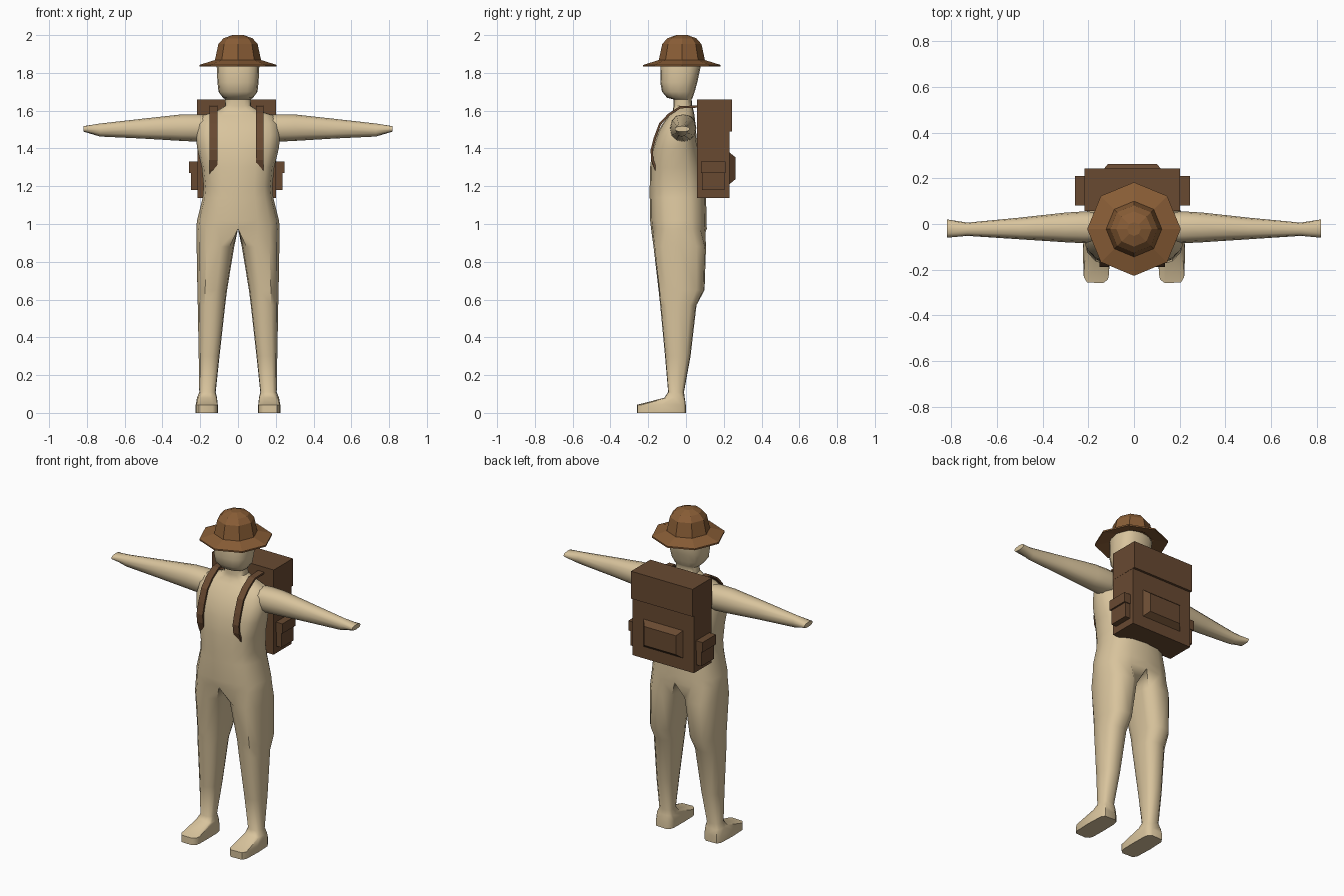
import bpy, bmesh, math
from math import sin, cos, radians, pi

if "Cube" in bpy.data.objects:
    bpy.data.objects.remove(bpy.data.objects["Cube"])


def material(name, rgb):
    m = bpy.data.materials.new(name)
    m.diffuse_color = (*rgb, 1)
    m.use_nodes = True
    m.node_tree.nodes["Principled BSDF"].inputs["Base Color"].default_value = m.diffuse_color
    return m


TAN = material("tan cloth", (0.69, 0.55, 0.335))
HAT = material("hat brown", (0.25, 0.11, 0.037))
PACK = material("pack brown", (0.14, 0.068, 0.031))


def finish(bm, name, mat, smooth=None, mirror=False):
    bmesh.ops.remove_doubles(bm, verts=bm.verts, dist=0.0005)
    bmesh.ops.recalc_face_normals(bm, faces=bm.faces)
    me = bpy.data.meshes.new(name)
    bm.to_mesh(me)
    bm.free()
    me.materials.append(mat)
    ob = bpy.data.objects.new(name, me)
    bpy.context.collection.objects.link(ob)
    if smooth:
        bpy.ops.object.select_all(action='DESELECT')
        ob.select_set(True)
        bpy.context.view_layer.objects.active = ob
        bpy.ops.object.shade_smooth_by_angle(angle=radians(smooth))
    if mirror:
        mod = ob.modifiers.new("mirror", 'MIRROR')
        mod.use_clip = True
        mod.merge_threshold = 0.002
    return ob


def loft(bm, rings, closed=True, cap_start=False, cap_end=False):
    vs = [[bm.verts.new(p) for p in r] for r in rings]
    n = len(vs[0])
    for a, b in zip(vs, vs[1:]):
        for i in range(n if closed else n - 1):
            j = (i + 1) % n
            bm.faces.new((a[i], a[j], b[j], b[i]))
    if cap_start:
        bm.faces.new(vs[0])
    if cap_end:
        bm.faces.new(vs[-1])


def oval(deg, n):
    """Point on a unit superellipse; n > 2 is squarer."""
    c, s = cos(radians(deg)), sin(radians(deg))
    f = lambda v: math.copysign(abs(v) ** (2 / n), v) if abs(v) > 1e-6 else 0
    return f(c), f(s)


def half_ring(z, hx, yf, yb, n=2.6):
    pts = [oval(-90 + 22.5 * i, n) for i in range(9)]
    return [(hx * u, (yf + yb) / 2 + (yb - yf) / 2 * v, z) for u, v in pts]


def leg_ring(z, xi, xo, yf, yb, n=2.6):
    angles = [-135 + 33.75 * i for i in range(9)] + [157.5, 180, 202.5]
    pts = [oval(a, n) for a in angles]
    return [((xi + xo) / 2 + (xo - xi) / 2 * u, (yf + yb) / 2 + (yb - yf) / 2 * v, z)
            for u, v in pts]


# Body: torso and head as a half shell, then one leg from the hip ring, mirrored
hip = (0.975, 0.221, -0.185, 0.11)
torso = [hip, (1.02, 0.217, -0.19, 0.109), (1.14, 0.187, -0.192, 0.106),
         (1.2, 0.182, -0.192, 0.1), (1.3, 0.192, -0.19, 0.085),
         (1.4, 0.216, -0.178, 0.065), (1.47, 0.224, -0.155, 0.055),
         (1.53, 0.215, -0.125, 0.05), (1.575, 0.19, -0.09, 0.045),
         (1.6, 0.11, -0.07, 0.04), (1.625, 0.07, -0.066, 0.033),
         (1.66, 0.068, -0.066, 0.03),
         (1.668, 0.08, -0.1, 0.035), (1.7, 0.103, -0.127, 0.046),
         (1.75, 0.109, -0.136, 0.06), (1.84, 0.113, -0.134, 0.079),
         (1.92, 0.09, -0.1, 0.05)]
bm = bmesh.new()
loft(bm, [half_ring(*r) for r in torso], closed=False)
top = half_ring(*hip)
yf, yb = hip[2], hip[3]
top += [(0, yb + (yf - yb) * t, hip[0]) for t in (0.25, 0.5, 0.75)]
legs = [(0.88, 0.02, 0.219, -0.174, 0.108), (0.65, 0.058, 0.215, -0.147, 0.1),
        (0.57, 0.068, 0.213, -0.138, 0.057), (0.3, 0.098, 0.208, -0.112, 0.025),
        (0.11, 0.118, 0.205, -0.095, -0.01), (0.08, 0.111, 0.217, -0.115, -0.006, 3.5),
        (0.043, 0.107, 0.224, -0.26, 0, 5), (0, 0.107, 0.224, -0.26, 0, 5)]
loft(bm, [top] + [leg_ring(*r) for r in legs], cap_end=True)
finish(bm, "body", TAN, smooth=42, mirror=True)

# Arms: horizontal loft ending in a flat hand
arm = [(0.12, 1.455, 1.575, -0.08, 0.05), (0.22, 1.436, 1.581, -0.084, 0.055),
       (0.3, 1.44, 1.58, -0.08, 0.05), (0.5, 1.452, 1.558, -0.067, 0.028),
       (0.73, 1.463, 1.532, -0.052, 0.006), (0.818, 1.489, 1.518, -0.06, 0.02)]
rings = []
for x, z0, z1, y0, y1 in arm:
    pts = [oval(30 * i, 2.3) for i in range(12)]
    rings.append([(x, (y0 + y1) / 2 + (y1 - y0) / 2 * u,
                   (z0 + z1) / 2 + (z1 - z0) / 2 * v) for u, v in pts])
bm = bmesh.new()
loft(bm, rings, cap_start=True, cap_end=True)
finish(bm, "arms", TAN, smooth=42, mirror=True)

# Hat: eight-sided lathe with a sloping brim
profile = [(0.1, 1.862), (0.125, 1.85), (0.205, 1.833), (0.205, 1.842),
           (0.122, 1.868), (0.104, 1.952), (0.077, 1.983), (0.03, 2.0)]
bm = bmesh.new()
loft(bm, [[(r * cos(k * pi / 4), -0.022 + r * sin(k * pi / 4), z) for k in range(8)]
          for r, z in profile], cap_start=True, cap_end=True)
finish(bm, "hat", HAT)


# Backpack: main bag, flap, tapered back pocket and side pockets
def box(name, x0, x1, y0, y1, z0, z1, taper=0.0):
    bm = bmesh.new()
    def rect(y, t):
        return [(x0 + t, y, z0 + t), (x1 - t, y, z0 + t), (x1 - t, y, z1 - t), (x0 + t, y, z1 - t)]
    loft(bm, [rect(y0, 0), rect(y1, taper)], cap_start=True, cap_end=True)
    return finish(bm, name, PACK)


CX = -0.007
box("backpack_bag", CX - 0.208, CX + 0.208, 0.058, 0.23, 1.138, 1.5)
box("backpack_flap", CX - 0.209, CX + 0.209, 0.058, 0.244, 1.49, 1.658)
box("back_pocket", CX - 0.135, CX + 0.135, 0.229, 0.262, 1.21, 1.38, 0.027)
for side, s in (("left", -1), ("right", 1)):
    def span(a, b):
        return sorted((CX + s * a, CX + s * b))
    box(side + "_side_pocket", *span(0.2, 0.242), 0.085, 0.205, 1.18, 1.28)
    box(side + "_side_pocket_flap", *span(0.2, 0.252), 0.08, 0.21, 1.27, 1.33)

# Shoulder straps: flat ribbons following the chest
path = [(0.065, 1.622), (-0.03, 1.618), (-0.09, 1.58), (-0.137, 1.53), (-0.165, 1.455),
        (-0.182, 1.39), (-0.178, 1.34), (-0.16, 1.29), (-0.138, 1.253)]
for side, s in (("left", -1), ("right", 1)):
    xa, xb = CX + s * 0.102, CX + s * 0.143
    rings = []
    for i, (y, z) in enumerate(path):
        p, q = path[max(i - 1, 0)], path[min(i + 1, len(path) - 1)]
        dy, dz = q[0] - p[0], q[1] - p[1]
        d = math.hypot(dy, dz)
        oy, oz = dz / d * 0.006, -dy / d * 0.006
        rings.append([(xa, y - oy, z - oz), (xb, y - oy, z - oz),
                      (xb, y + oy, z + oz), (xa, y + oy, z + oz)])
    bm = bmesh.new()
    loft(bm, rings, cap_start=True, cap_end=True)
    finish(bm, side + "_strap", PACK)
